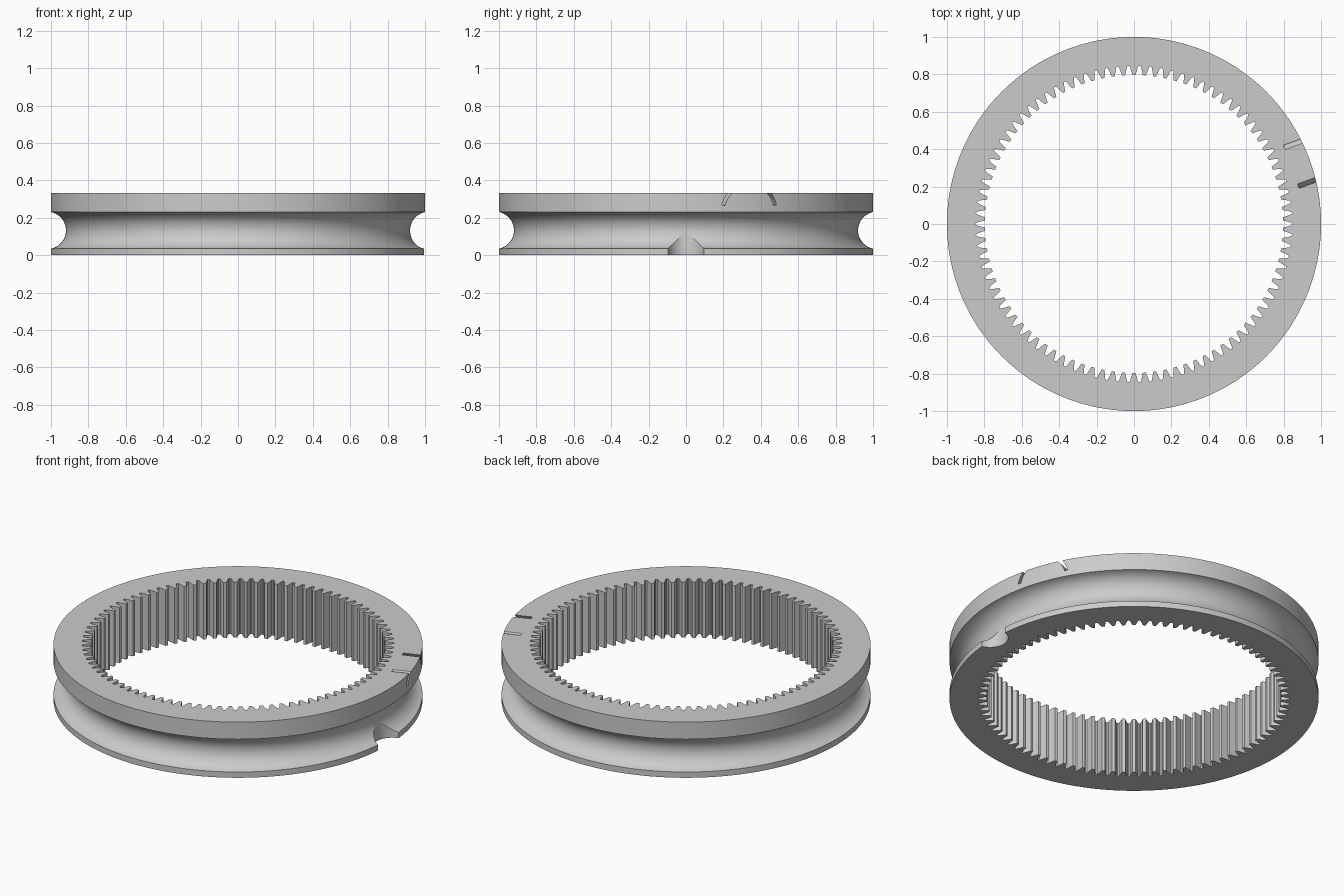
import bpy, bmesh, math
from mathutils import Matrix

if "Cube" in bpy.data.objects:
    bpy.data.objects.remove(bpy.data.objects["Cube"], do_unlink=True)

HEIGHT = 0.333
TEETH = 90
GROOVE_R, GROOVE_X, GROOVE_Z = 0.1, 1.02, 0.1325

grey = bpy.data.materials.new("plain grey")
grey.use_nodes = True
colour = (0.6, 0.6, 0.6, 1)
grey.diffuse_color = colour
grey.node_tree.nodes["Principled BSDF"].inputs["Base Color"].default_value = colour


def make_object(name, bm):
    bmesh.ops.recalc_face_normals(bm, faces=bm.faces)
    mesh = bpy.data.meshes.new(name)
    bm.to_mesh(mesh)
    bm.free()
    mesh.materials.append(grey)
    obj = bpy.data.objects.new(name, mesh)
    bpy.context.collection.objects.link(obj)
    return obj


def cut(target, cutter):
    bpy.context.view_layer.objects.active = target
    mod = target.modifiers.new("cut", "BOOLEAN")
    mod.operation = "DIFFERENCE"
    mod.solver = "EXACT"
    mod.object = cutter
    bpy.ops.object.modifier_apply(modifier=mod.name)
    bpy.data.objects.remove(cutter, do_unlink=True)


# Outer rim profile with the round belt groove
half = math.acos((GROOVE_X - 1) / GROOVE_R)
steps = 20
outer = [(1, 0)]
for i in range(steps + 1):
    a = -half + 2 * half * i / steps
    outer.append((GROOVE_X - GROOVE_R * math.cos(a), GROOVE_Z + GROOVE_R * math.sin(a)))
outer.append((1, HEIGHT))

# One inner tooth: fraction of the pitch, radius
tooth = [(-0.38, 0.843), (-0.27, 0.822), (-0.15, 0.797),
         (0.15, 0.797), (0.27, 0.822), (0.38, 0.843), (0.5, 0.847)]

# Sweep the rim profile round, following the toothed bore
bm = bmesh.new()
columns = []
for n in range(TEETH):
    for frac, bore in tooth:
        a = (n + 0.5 + frac) * math.tau / TEETH
        section = outer + [(bore, HEIGHT), (bore, 0)]
        columns.append([bm.verts.new((r * math.cos(a), r * math.sin(a), z)) for r, z in section])
for i, col in enumerate(columns):
    nxt = columns[(i + 1) % len(columns)]
    for j in range(len(col)):
        k = (j + 1) % len(col)
        bm.faces.new((col[j], nxt[j], nxt[k], col[k]))
ring = make_object("toothed_ring", bm)

# Round notch through the lower flange
bm = bmesh.new()
bmesh.ops.create_cone(bm, cap_ends=True, segments=64, radius1=0.0995, radius2=0.0995,
                      depth=0.3, matrix=Matrix.Translation((GROOVE_X, 0, GROOVE_Z - 0.15)))
cut(ring, make_object("notch_cutter", bm))

# Pair of curved slots in the upper rim
for side in (-1, 1):
    bm = bmesh.new()
    spin = Matrix.Rotation(math.radians(20), 4, "Z")
    arc = [math.radians(14 + 50 * i / 10) for i in range(11)]
    path = [(0.16, a) for a in arc] + [(0.142, a) for a in reversed(arc)]
    verts = [bm.verts.new(spin @ Matrix.Translation((0.895, side * r * math.cos(a),
             0.23 + r * math.sin(a))).translation) for r, a in path]
    face = bm.faces.new(verts)
    extruded = bmesh.ops.extrude_face_region(bm, geom=[face])["geom"]
    moved = [v for v in extruded if isinstance(v, bmesh.types.BMVert)]
    bmesh.ops.translate(bm, verts=moved, vec=spin.to_3x3().col[0] * 0.2)
    cut(ring, make_object("slot_cutter", bm))

# Smooth the groove, keep the rims and teeth crisp
bpy.ops.object.select_all(action="DESELECT")
ring.select_set(True)
bpy.context.view_layer.objects.active = ring
bpy.ops.object.shade_smooth_by_angle(angle=math.radians(20))
